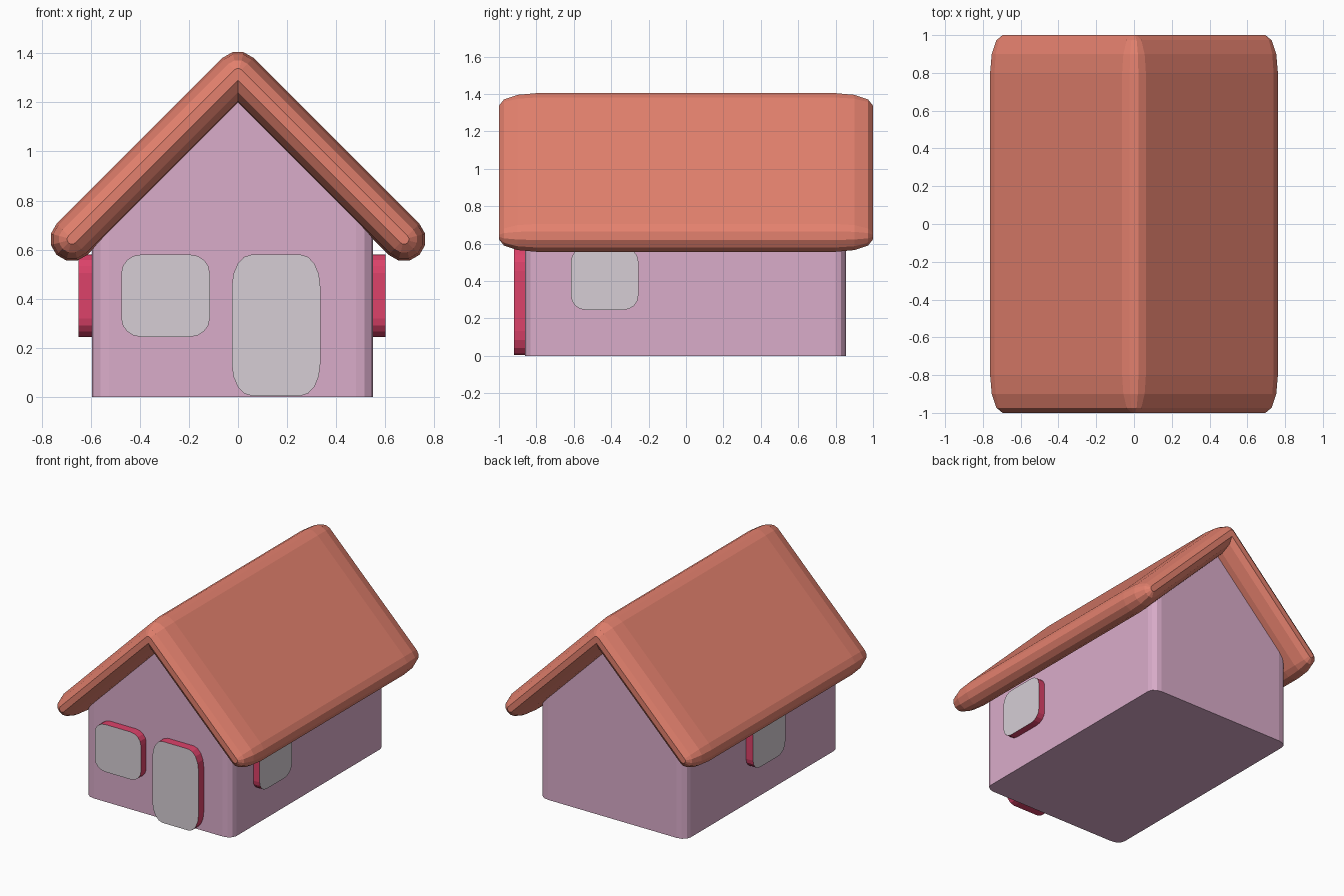
import bpy, bmesh, math
from mathutils import Vector

if "Cube" in bpy.data.objects:
    bpy.data.objects.remove(bpy.data.objects["Cube"])


def material(name, rgb):
    m = bpy.data.materials.new(name)
    lin = [((c / 255 + 0.055) / 1.055) ** 2.4 for c in rgb]
    m.diffuse_color = (*lin, 1)
    m.use_nodes = True
    m.node_tree.nodes["Principled BSDF"].inputs["Base Color"].default_value = m.diffuse_color
    return m


PINK = material("wall pink", (218, 172, 202))
ROOF = material("roof terracotta", (228, 129, 110))
RED = material("frame red", (220, 66, 106))
PALE = material("pane pale grey", (214, 206, 213))


def loft(name, rings, mats, cap_ends=True):
    """Join equal-length rings of points with quads, optionally capping both ends."""
    bm = bmesh.new()
    rows = [[bm.verts.new(p) for p in ring] for ring in rings]
    n = len(rows[0])
    for a, b in zip(rows, rows[1:]):
        for i in range(n):
            j = (i + 1) % n
            bm.faces.new((a[i], a[j], b[j], b[i]))
    if cap_ends:
        bm.faces.new(rows[0])
        cap = bm.faces.new(rows[-1])
        cap.material_index = len(mats) - 1
    else:
        bm.faces.new(rows[0])
        # two slopes closing the top, split at the x = 0 points
        mid = [i for i, v in enumerate(rows[-1]) if abs(v.co.x) < 1e-6]
        top = rows[-1]
        bm.faces.new(top[mid[0]:mid[1] + 1])
        bm.faces.new(top[mid[1]:] + top[:mid[0] + 1])
    bmesh.ops.recalc_face_normals(bm, faces=bm.faces)
    me = bpy.data.meshes.new(name)
    bm.to_mesh(me)
    bm.free()
    for m in mats:
        me.materials.append(m)
    ob = bpy.data.objects.new(name, me)
    bpy.context.collection.objects.link(ob)
    return ob


def arc(cx, cy, rx, ry, a0, a1, n):
    return [(cx + rx * math.cos(math.radians(a0 + (a1 - a0) * i / n)),
             cy + ry * math.sin(math.radians(a0 + (a1 - a0) * i / n)))
            for i in range(n + 1)]


def rounded_rect(x0, x1, y0, y1, rx, ry, n):
    """Counter-clockwise from the lower left corner."""
    return (arc(x0 + rx, y0 + ry, rx, ry, 180, 270, n)
            + arc(x1 - rx, y0 + ry, rx, ry, 270, 360, n)
            + arc(x1 - rx, y1 - ry, rx, ry, 0, 90, n)
            + arc(x0 + rx, y1 - ry, rx, ry, 90, 180, n))


# walls: rounded footprint raised to a gable
N = 3
foot = rounded_rect(-0.595, 0.55, -0.86, 0.855, 0.07, 0.055, N)
foot.insert(3 * (N + 1), (0, 0.855))
foot.insert(N + 1, (0, -0.86))
loft("walls", [[(x, y, 0) for x, y in foot],
               [(x, y, 1.25 - abs(x)) for x, y in foot]], [PINK], cap_ends=False)

# roof: bent slab with round eaves, edge profile tapering at both gables
APEX, SPAN = 1.318, 0.676


def roof_ring(d, y):
    pts = arc(0, APEX, d, d, 135, 45, 3)
    pts += arc(SPAN, APEX - SPAN, d, d, 45, -135, 6)
    pts.append((0, APEX - math.sqrt(2) * d))
    pts += arc(-SPAN, APEX - SPAN, d, d, -45, -225, 6)
    return [(x, y, z) for x, z in pts]


edge = [(0.02 + 0.069 * math.cos(math.radians(t)), 0.8 + 0.2 * math.sin(math.radians(t)))
        for t in (90, 60, 30, 0)]
loft("roof", [roof_ring(d, -y) for d, y in edge]
     + [roof_ring(d, y) for d, y in reversed(edge)], [ROOF])


# windows and door: red plates with a pale outer face
def panel(name, origin, u, out, w, z0, z1, rx, rz):
    origin, u, out = Vector(origin), Vector(u), Vector(out)
    shape = rounded_rect(-w / 2, w / 2, z0, z1, rx, rz, 4)
    rings = [[origin + u * a + Vector((0, 0, b)) + out * k for a, b in shape]
             for k in (-0.04, 0.055)]
    loft(name, rings, [RED, PALE])


panel("front_window", (-0.295, -0.865, 0), (1, 0, 0), (0, -1, 0), 0.36, 0.245, 0.58, 0.08, 0.075)
panel("door", (0.155, -0.865, 0), (1, 0, 0), (0, -1, 0), 0.36, 0.005, 0.58, 0.08, 0.128)
panel("right_window", (0.545, -0.435, 0), (0, 1, 0), (1, 0, 0), 0.36, 0.245, 0.58, 0.08, 0.075)
panel("left_window", (-0.595, 0.0, 0), (0, -1, 0), (-1, 0, 0), 0.36, 0.245, 0.58, 0.08, 0.075)
